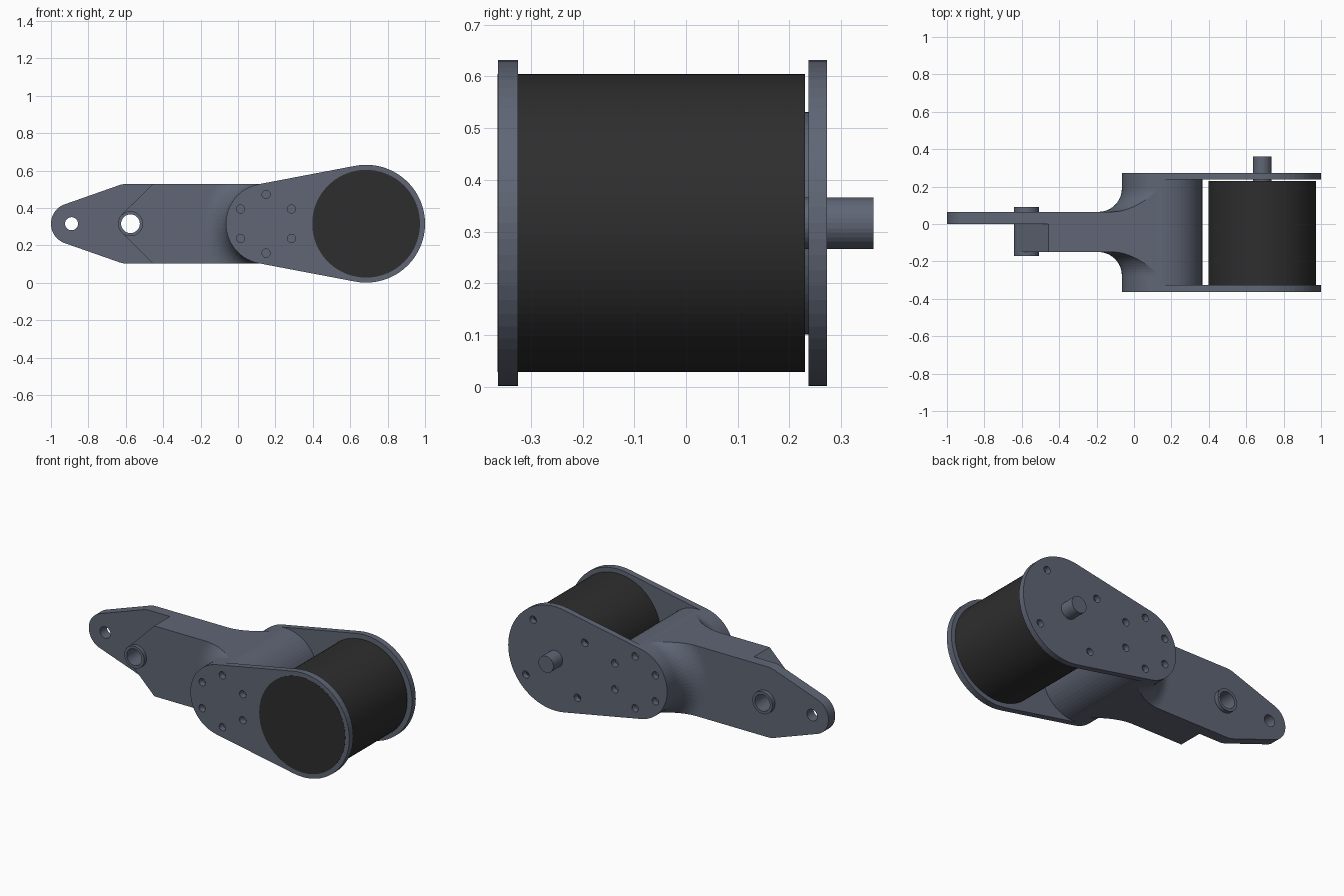
import bpy
import bmesh
from math import cos, sin, pi, radians
from mathutils.geometry import convex_hull_2d

if "Cube" in bpy.data.objects:
    bpy.data.objects.remove(bpy.data.objects["Cube"])

MID = 0.316                       # height of the centre line
HUB, DRUM, BOSS, TIP = 0.15, 0.685, -0.575, -0.89
HALF = 0.213                      # half height of the arm
FRONT, BACK = (-0.363, -0.325), (0.237, 0.273)


def material(name, colour):
    m = bpy.data.materials.new(name)
    m.use_nodes = True
    m.diffuse_color = (*colour, 1)
    bsdf = next(n for n in m.node_tree.nodes if n.type == "BSDF_PRINCIPLED")
    bsdf.inputs["Base Color"].default_value = (*colour, 1)
    return m


METAL = material("slate metal", (0.115, 0.133, 0.178))
BLACK = material("matte black", (0.027, 0.027, 0.027))


def circle(x, z, r, n=64):
    return [(x + r * cos(2 * pi * i / n), z + r * sin(2 * pi * i / n)) for i in range(n)]


def finish(name, bm, mat):
    bmesh.ops.recalc_face_normals(bm, faces=bm.faces)
    mesh = bpy.data.meshes.new(name)
    bm.to_mesh(mesh)
    bm.free()
    mesh.materials.append(mat)
    ob = bpy.data.objects.new(name, mesh)
    bpy.context.collection.objects.link(ob)
    return ob


def slab(name, points, y0, y1, mat=METAL):
    """Convex outline around the points (x, z from the centre line), extruded along y."""
    bm = bmesh.new()
    hull = [points[i] for i in convex_hull_2d(points)]
    face = bm.faces.new([bm.verts.new((x, y0, z + MID)) for x, z in hull])
    new = bmesh.ops.extrude_face_region(bm, geom=[face])["geom"]
    bmesh.ops.translate(bm, vec=(0, y1 - y0, 0),
                        verts=[v for v in new if isinstance(v, bmesh.types.BMVert)])
    return finish(name, bm, mat)


def boolean(ob, cutter, operation="DIFFERENCE"):
    mod = ob.modifiers.new("cut", "BOOLEAN")
    mod.operation, mod.object, mod.solver = operation, cutter, "EXACT"
    bpy.context.view_layer.update()
    result = bpy.data.meshes.new_from_object(
        ob.evaluated_get(bpy.context.evaluated_depsgraph_get()))
    ob.modifiers.clear()
    ob.data = result
    bpy.data.objects.remove(cutter)


def drill(ob, x, z, r, n=24):
    boolean(ob, slab("drill", circle(x, z, r, n), -0.6, 0.6))


# Arm: thin tapered tongue, thick pointed block and pivot boss
corners = [(HUB, HALF), (HUB, -HALF)]
tongue = slab("arm_tongue", circle(TIP, 0, 0.11) + circle(-0.595, HALF - 0.12, 0.12)
              + circle(-0.595, 0.12 - HALF, 0.12) + corners, 0, 0.065)
block = slab("arm_block", circle(BOSS, 0, 0.067) + corners
             + [(-0.456, HALF), (-0.456, -HALF)], -0.15, 0.03)
boss = slab("pivot_boss", circle(BOSS, 0, 0.067), -0.172, 0.09)
for part in (tongue, block, boss):
    drill(part, BOSS, 0, 0.05, 48)
drill(tongue, TIP, 0, 0.035, 32)

# Hub and the concave flare that blends it into the arm
slab("hub", circle(HUB, 0, 0.215), FRONT[1], BACK[0])
R = 0.125
arc = [(R * (1 - sin(pi / 2 * i / 12)), R * (1 - cos(pi / 2 * i / 12))) for i in range(13)]
profile = [(0.215 + a, 0.065 + b) for a, b in reversed(arc)]
profile += [(0.215 + a, -0.15 - b) for a, b in arc]
profile = [(0, profile[0][1])] + profile + [(0, profile[-1][1])]
bm = bmesh.new()
verts = [bm.verts.new((HUB + r, y, MID)) for r, y in profile]
edges = [bm.edges.new(pair) for pair in zip(verts, verts[1:])]
bmesh.ops.spin(bm, geom=verts + edges, cent=(HUB, 0, MID), axis=(0, 1, 0),
               angle=2 * pi, steps=64, use_merge=True)
bmesh.ops.remove_doubles(bm, verts=bm.verts, dist=1e-5)
flare = finish("hub_flare", bm, METAL)
boolean(flare, slab("clip", corners + [(-0.5, HALF), (-0.5, -HALF)], -0.5, 0.5), "INTERSECT")

# Side plates with a ring of screw holes; the back one also has motor screws
outline = circle(HUB, 0, 0.215) + circle(DRUM, 0, 0.315)
ring = [(HUB + 0.157 * cos(a), 0.157 * sin(a)) for a in (radians(30 + 60 * i) for i in range(6))]
square = [(DRUM + 0.247 * cos(a), 0.247 * sin(a)) for a in (radians(143 - 90 * i) for i in range(4))]
front = slab("front_plate", outline, *FRONT)
back = slab("back_plate", outline, *BACK)
for hole in ring:
    drill(front, *hole, 0.022)
for hole in ring + square:
    drill(back, *hole, 0.022)
drill(front, DRUM, 0, 0.285, 64)

# Motor drum, flush with the front plate, and its shaft
slab("motor_drum", circle(DRUM, 0, 0.288, 96), FRONT[0] - 0.001, 0.23, BLACK)
slab("motor_shaft", circle(DRUM, 0, 0.05, 32), 0.22, 0.362)
